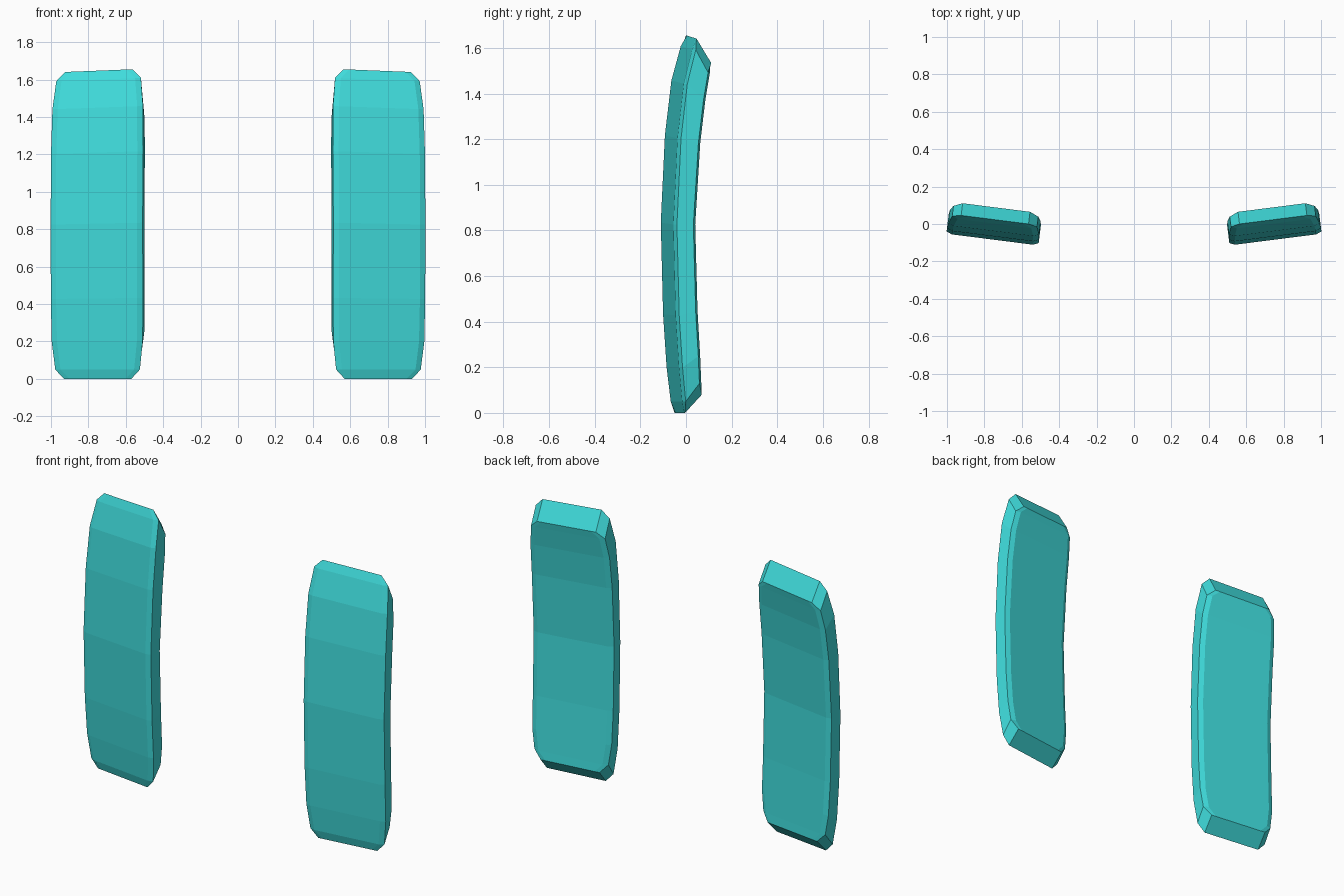
import bpy, bmesh

if "Cube" in bpy.data.objects:
    bpy.data.objects.remove(bpy.data.objects["Cube"], do_unlink=True)

teal = bpy.data.materials.new("turquoise")
teal.use_nodes = True
colour = (0.05, 0.71, 0.71, 1)
teal.diffuse_color = colour
teal.node_tree.nodes["Principled BSDF"].inputs["Base Color"].default_value = colour

# Lengthwise stations: half width, front z, front y, back z, back y
STATIONS = [
    (0.183, 0.0, -0.027, 0.08, 0.046),
    (0.230, 0.05, -0.042, 0.13, 0.042),
    (0.247, 0.20, -0.058, 0.25, 0.035),
    (0.250, 0.43, -0.073, 0.45, 0.023),
    (0.250, 0.83, -0.083, 0.83, 0.013),
    (0.250, 1.21, -0.065, 1.19, 0.035),
    (0.246, 1.45, -0.037, 1.38, 0.058),
    (0.230, 1.60, 0.002, 1.50, 0.080),
    (0.183, 1.648, 0.023, 1.54, 0.088),
]
INSET, CENTRE, YAW, ROLL = 0.03, 0.747, 0.125, 0.024


def section(w, zf, yf, zb, yb, bevel):
    """Eight-point cross-section with softened front and back rims."""
    i = w - INSET
    return [(-i, yf, zf), (i, yf, zf), (w, yf + bevel, zf), (w, yb - bevel, zb),
            (i, yb, zb), (-i, yb, zb), (-w, yb - bevel, zb), (-w, yf + bevel, zf)]


def panel(name, side):
    bm = bmesh.new()
    rings = []
    for n, station in enumerate(STATIONS):
        bevel = 0 if n in (0, len(STATIONS) - 1) else 0.012
        ring = []
        for u, y, z in section(*station, bevel):
            # turn the panel slightly outward and slope its top edge
            y += YAW * u
            ring.append(bm.verts.new((side * (CENTRE + u - YAW * y), y, z * (1 - ROLL * u))))
        rings.append(ring)
    for a, b in zip(rings, rings[1:]):
        for k in range(8):
            m = (k + 1) % 8
            bm.faces.new((a[k], a[m], b[m], b[k]))
    bm.faces.new(rings[0])
    bm.faces.new(rings[-1])
    bmesh.ops.recalc_face_normals(bm, faces=bm.faces)
    mesh = bpy.data.meshes.new(name)
    bm.to_mesh(mesh)
    bm.free()
    mesh.materials.append(teal)
    obj = bpy.data.objects.new(name, mesh)
    bpy.context.collection.objects.link(obj)


# Mirrored pair of curved panels
panel("left_panel", 1)
panel("right_panel", -1)
